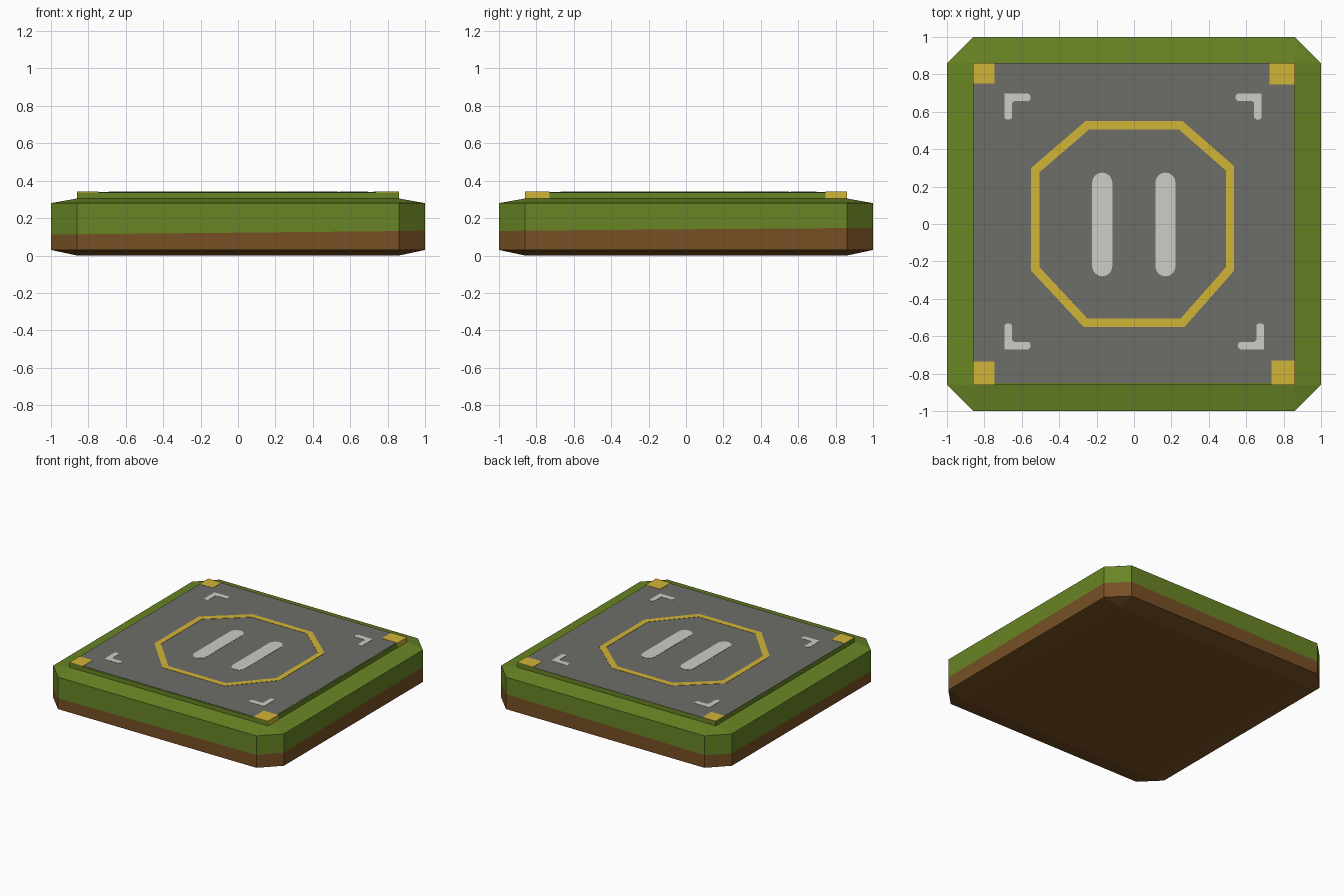
import bpy, bmesh, math
from mathutils import Vector

if "Cube" in bpy.data.objects:
    bpy.data.objects.remove(bpy.data.objects["Cube"])


def material(name, rgb):
    m = bpy.data.materials.new(name)
    lin = [((c / 255 + 0.055) / 1.055) ** 2.4 for c in rgb]
    m.diffuse_color = (*lin, 1)
    m.use_nodes = True
    m.node_tree.nodes["Principled BSDF"].inputs["Base Color"].default_value = m.diffuse_color
    return m


GRASS = material("grass green", (104, 132, 36))
SOIL = material("soil brown", (119, 80, 36))
GREY = material("tarmac grey", (109, 109, 104))
YELLOW = material("marking yellow", (209, 180, 55))
WHITE = material("marking white", (205, 205, 198))


def finish(name, bm, *mats):
    bmesh.ops.recalc_face_normals(bm, faces=bm.faces)
    me = bpy.data.meshes.new(name)
    bm.to_mesh(me)
    bm.free()
    for m in mats:
        me.materials.append(m)
    ob = bpy.data.objects.new(name, me)
    bpy.context.collection.objects.link(ob)
    return ob


def prism(name, pts, z0, z1, mat):
    """Extrude a flat outline from z0 to z1."""
    bm = bmesh.new()
    f = bm.faces.new([bm.verts.new((x, y, z0)) for x, y in pts])
    ext = bmesh.ops.extrude_face_region(bm, geom=[f])["geom"]
    for v in ext:
        if isinstance(v, bmesh.types.BMVert):
            v.co.z = z1
    return finish(name, bm, mat)


def rect(x0, x1, y0, y1):
    return [(x0, y0), (x1, y0), (x1, y1), (x0, y1)]


# Ground block: convex hull of a chamfered belt and inner top and bottom squares
bm = bmesh.new()
I = 0.86
for sx in (-1, 1):
    for sy in (-1, 1):
        for z in (0.0, 0.305):
            bm.verts.new((sx * I, sy * I, z))
        for z in (0.03, 0.28):
            bm.verts.new((sx, sy * I, z))
            bm.verts.new((sx * I, sy, z))
bmesh.ops.convex_hull(bm, input=bm.verts)
bmesh.ops.dissolve_limit(bm, angle_limit=0.01, verts=bm.verts, edges=bm.edges)
# Slightly tilted soil line
normal, origin = Vector((-0.01, -0.008, 1)), Vector((0, 0, 0.13))
bmesh.ops.bisect_plane(bm, geom=bm.verts[:] + bm.edges[:] + bm.faces[:],
                       plane_co=origin, plane_no=normal)
for f in bm.faces:
    f.material_index = int((f.calc_center_median() - origin).dot(normal) < 0)
finish("ground_block", bm, GRASS, SOIL)

# Raised pad with grey deck
TOP = 0.34
prism("pad_base", rect(-I, I, -I, I), 0.30, TOP - 0.002, GRASS)
prism("pad_deck", rect(-I, 0.85, -0.85, I), TOP - 0.002, TOP, GREY)
MARK = TOP + 0.002

# Octagonal landing ring
outer = [(-.26, .55), (.26, .55), (.535, .31), (.535, -.25),
         (.27, -.55), (-.27, -.55), (-.55, -.25), (-.55, .30)]
bm = bmesh.new()
loops = [[bm.verts.new((x * s, y * s, z)) for x, y in outer]
         for s, z in ((1, TOP), (1, MARK), (0.92, MARK), (0.92, TOP))]
for k in range(4):
    a, b = loops[k], loops[(k + 1) % 4]
    for i in range(8):
        j = (i + 1) % 8
        bm.faces.new((a[i], a[j], b[j], b[i]))
finish("landing_ring", bm, YELLOW)

# Rounded touchdown bars
for side, cx in (("left", -0.17), ("right", 0.168)):
    r = 0.054
    pts = []
    for cy, start in ((0.275 - r, 0), (-0.28 + r, math.pi)):
        for i in range(9):
            a = start + math.pi * i / 8
            pts.append((cx + r * math.cos(a), cy + r * math.sin(a)))
    prism(f"touchdown_bar_{side}", pts, TOP, MARK, WHITE)

# White corner brackets
for n, (cx, cy) in enumerate(((-.692, .697), (.682, .697), (-.692, -.67), (.695, -.67))):
    sx, sy = (-1 if cx > 0 else 1), (-1 if cy > 0 else 1)
    L, w = 0.138, 0.04
    shape = [(0, 0), (L - .01, 0), (L, .01), (L, w - .01), (L - .01, w), (w + .01, w),
             (w, w + .01), (w, L - .01), (w - .01, L), (.01, L), (0, L - .01)]
    prism(f"corner_bracket_{n + 1}", [(cx + sx * x, cy + sy * y) for x, y in shape],
          TOP, MARK, WHITE)

# Yellow corner squares, with side plates on the right edge
corners = {"back_left": (-I, -.745, .75, I), "back_right": (.725, I, .745, I),
           "front_left": (-I, -.745, -I, -.735), "front_right": (.735, I, -I, -.73)}
for name, (x0, x1, y0, y1) in corners.items():
    prism(f"corner_square_{name}", rect(x0, x1, y0, y1), TOP - 0.002, MARK, YELLOW)
    if x1 > 0:
        prism(f"corner_side_{name}", rect(I, I + 0.002, y0, y1), 0.305, MARK, YELLOW)
